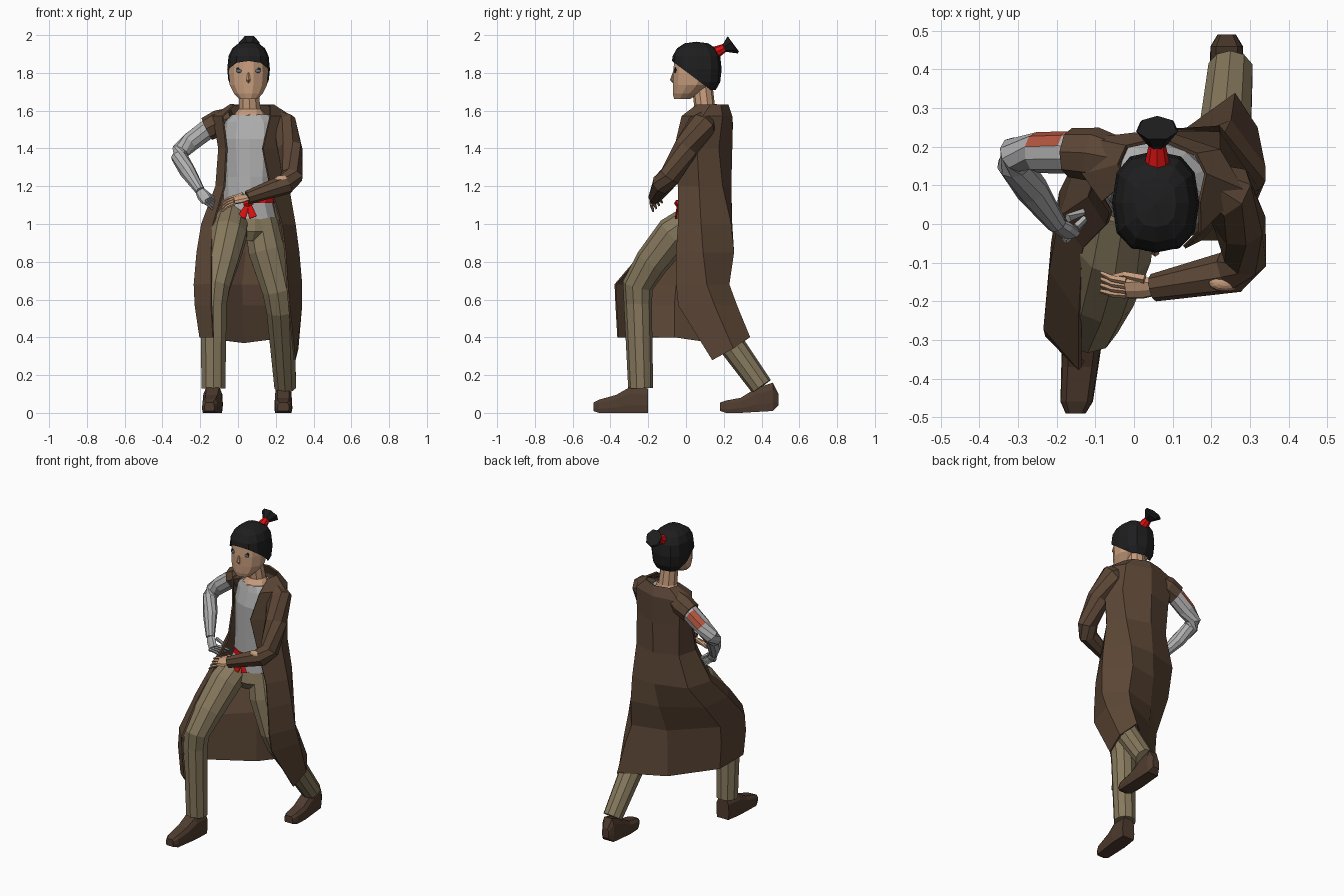
import bpy, bmesh, math
from mathutils import Vector as V

def mat(name, c):
    m = bpy.data.materials.new(name)
    m.diffuse_color = (*c, 1)
    return m

COAT = mat("coat brown", (0.105, 0.061, 0.036))
PANTS = mat("khaki", (0.24, 0.19, 0.11))
SHOE = mat("shoe brown", (0.078, 0.045, 0.028))
SKIN = mat("skin", (0.56, 0.33, 0.2))
GREY = mat("light grey", (0.43, 0.43, 0.43))
RED = mat("red", (0.7, 0.006, 0.006))
HAIR = mat("black hair", (0.013, 0.013, 0.014))
PATCH = mat("faded red", (0.45, 0.09, 0.05))
EYE = mat("eye blue grey", (0.12, 0.17, 0.22))

def finish(name, bm, *mats, normals=True):
    if normals:
        bmesh.ops.recalc_face_normals(bm, faces=bm.faces)
    me = bpy.data.meshes.new(name)
    bm.to_mesh(me)
    bm.free()
    for m in mats:
        me.materials.append(m)
    ob = bpy.data.objects.new(name, me)
    bpy.context.collection.objects.link(ob)
    return ob

def loft(rings, closed=True, caps=True):
    bm = bmesh.new()
    rows = [[bm.verts.new(p) for p in r] for r in rings]
    n = len(rows[0])
    for a, b in zip(rows, rows[1:]):
        for i in range(n if closed else n - 1):
            j = (i + 1) % n
            bm.faces.new((a[i], a[j], b[j], b[i]))
    if caps:
        bm.faces.new(rows[0])
        bm.faces.new(rows[-1])
    return bm

def tube_bm(pts, n=8, ref=(0, 0, 1), flat=1.0):
    P = [V(p[:3]) for p in pts]
    rings = []
    for i, p in enumerate(P):
        t = V((0, 0, 0))
        if i > 0:
            t += (p - P[i - 1]).normalized()
        if i < len(P) - 1:
            t += (P[i + 1] - p).normalized()
        t.normalize()
        a = t.cross(V(ref)).normalized()
        b = a.cross(t)
        r = pts[i][3]
        rings.append([p + a * r * math.cos(k * math.tau / n) + b * r * flat * math.sin(k * math.tau / n)
                      for k in range(n)])
    return loft(rings)

def tube(name, pts, m, n=8, ref=(0, 0, 1), flat=1.0):
    return finish(name, tube_bm(pts, n, ref, flat), m)

def stack(name, levels, m, n=12, caps=True):
    """Elliptic rings: z, cx, cy, rx, ry, twist."""
    rings = []
    for z, cx, cy, rx, ry, tw in levels:
        ring = []
        for k in range(n):
            a = (k + 0.5) * math.tau / n
            x, y = rx * math.cos(a), ry * math.sin(a)
            ring.append(V((cx + x * math.cos(tw) - y * math.sin(tw),
                           cy + x * math.sin(tw) + y * math.cos(tw), z)))
        rings.append(ring)
    return finish(name, loft(rings, caps=caps), m)

def ball(name, loc, scale, m, cut=None, power=1.0):
    """Sphere, made boxier when power is below one."""
    bm = bmesh.new()
    bmesh.ops.create_uvsphere(bm, u_segments=12, v_segments=8, radius=1)
    for v in bm.verts:
        v.co = V(loc) + V([math.copysign(abs(a) ** power, a) * b for a, b in zip(v.co, scale)])
    for co, no in cut or []:
        g = bm.verts[:] + bm.edges[:] + bm.faces[:]
        bmesh.ops.bisect_plane(bm, geom=g, plane_co=co, plane_no=no, clear_inner=True)
    return finish(name, bm, m, normals=False)

# Long open coat: outline from left front edge, round the back, to right front edge
coat_rows = [
    (1.63, -.02, .11, -.04, .155, -.02, .20, .07, .22, .16, .18, .185, .13, .17, .06),
    (1.57, -.08, .06, -.13, .13, -.11, .22, .07, .24, .22, .19, .28, .09, .17, -.02),
    (1.40, -.06, .03, -.10, .10, -.09, .20, .07, .24, .23, .17, .27, .06, .13, -.06),
    (1.20, -.07, .00, -.115, .07, -.08, .19, .07, .235, .22, .19, .265, .07, .17, -.04),
    (1.00, -.13, -.06, -.19, .02, -.14, .18, .06, .24, .22, .235, .30, .08, .23, -.04),
    (0.85, -.14, -.23, -.215, -.12, -.19, .08, .04, .22, .22, .25, .32, .09, .25, -.05),
    (0.68, -.14, -.375, -.23, -.27, -.21, -.05, .02, .17, .23, .225, .335, .11, .26, -.05),
    (0.57, -.14, -.37, -.225, -.29, -.21, -.06, .02, .16, .25, .265, .335, .15, .27, -.04),
    (0.40, -.13, -.36, -.20, -.30, -.20, -.06, .03, .15, .26, .335, .315, .25, .30, .14),
]
hem = (0, 0, 0, -.03, 0, -.06, -.12)
rings = []
for r in coat_rows:
    rings.append([V((r[1 + 2 * i], r[2 + 2 * i], r[0] + (hem[i] if r[0] == 0.4 else 0))) for i in range(7)])
coat = finish("coat", loft(rings, closed=False, caps=False), COAT)
s = coat.modifiers.new("thickness", 'SOLIDIFY')
s.thickness, s.offset = 0.01, 0

# Sleeves: torn stub and full sleeve
tube("torn_sleeve", [(-.03, .165, 1.565, .055), (-.10, .18, 1.535, .07), (-.165, .185, 1.503, .064)], COAT)
tube("full_sleeve", [(.18, .11, 1.56, .05), (.24, .085, 1.525, .075), (.275, 0, 1.40, .068),
                     (.287, -.085, 1.255, .06), (.25, -.125, 1.21, .057), (.05, -.165, 1.14, .036)], COAT)
ball("sleeve_hole", (.235, -.152, 1.238), (.042, .022, .02), SKIN)

# Shirt, neck and sash
stack("shirt", [(1.01, .05, .08, .16, .105, 0), (1.12, .055, .085, .135, .10, -.15),
                (1.25, .06, .09, .135, .105, -.3), (1.45, .065, .10, .155, .115, -.36),
                (1.54, .065, .11, .145, .10, -.36), (1.58, .068, .10, .10, .08, -.36)], GREY)
stack("sash", [(1.11, .06, .083, .137, .108, -.12), (1.142, .06, .085, .135, .108, -.15)], RED)
tube("sash_knot", [(.03, -.04, 1.105, .012), (.055, -.043, 1.11, .02), (.08, -.04, 1.115, .012)], RED, 6)
for i, x in enumerate((.02, .08)):
    tube(f"sash_tail_{i}", [(.055, -.043, 1.11, .012), (x, -.052, 1.035, .022)], RED, 6, (0, 1, 0), .3)
stack("neck", [(1.575, .065, .09, .09, .075, -.3), (1.61, .062, .10, .06, .055, 0),
               (1.74, .055, .085, .052, .055, 0)], SKIN, 10)

# Head, face, hair
stack("head", [(1.663, .055, -.02, .052, .045, 0), (1.69, .055, .0, .078, .072, 0),
               (1.735, .055, .03, .102, .103, 0), (1.80, .055, .045, .108, .118, 0),
               (1.87, .055, .05, .102, .115, 0), (1.93, .055, .05, .06, .07, 0)], SKIN)
tube("nose", [(.055, -.066, 1.80, .005), (.055, -.074, 1.765, .011), (.055, -.063, 1.75, .008)], SKIN, 5, (1, 0, 0))
for side in (-1, 1):
    ball(f"eye_{side}", (.055 + side * .05, -.059, 1.81), (.015, .006, .01), EYE)
    ball(f"eye_lash_{side}", (.055 + side * .056, -.057, 1.815), (.008, .006, .014), HAIR)
ball("hair", (.056, .055, 1.82), (.113, .134, .145), HAIR,
     [((0, -.07, 1.86), (0, .6, .8)), ((0, 0, 1.71), (0, 0, 1))], power=.78)
tube("hair_band", [(.06, .15, 1.905, .034), (.06, .205, 1.933, .022)], RED, 8, (1, 0, 0))
tube("ponytail", [(.06, .20, 1.93, .02), (.06, .246, 1.951, .056), (.06, .25, 1.954, .05)], HAIR, 7, (1, 0, 0))

# Grey arm with a faded red patch on the upper back faces
bm = tube_bm([(-.08, .18, 1.545, .053), (-.17, .185, 1.495, .055), (-.25, .185, 1.435, .053),
              (-.305, .18, 1.385, .048), (-.31, .155, 1.355, .045), (-.265, .09, 1.275, .043),
              (-.20, .0, 1.175, .026)], 10)
bmesh.ops.recalc_face_normals(bm, faces=bm.faces)
bm.normal_update()
for f in bm.faces:
    c = f.calc_center_median()
    if -.25 < c.x < -.17 and c.z > 1.4 and f.normal.y > .1 and f.normal.z > .1:
        f.material_index = 1
finish("grey_arm", bm, GREY, PATCH)

# Hands: flat palm, four fingers and a thumb
def hand(name, m, wrist, knuckle, tip, spread, up, flat=.5):
    w, k, t, s = V(wrist), V(knuckle), V(tip), V(spread)
    tube(name + "_palm", [(*w, .024), (*w.lerp(k, .5), .034), (*k, .032)], m, 8, up, flat)
    for i in range(4):
        o = s * (i - 1.5)
        mid = k.lerp(t, .55) + o * 1.1 + V(up) * .008
        tube(f"{name}_finger_{i}", [(*(k + o), .010), (*mid, .009), (*(t + o * 1.3), .006)], m, 5, up)
    b = w.lerp(k, .4) - s * 1.8
    tube(name + "_thumb", [(*b, .012), (*(b.lerp(t, .45) - s * 1.2), .010), (*(b.lerp(t, .75) - s), .006)], m, 5, up)

hand("skin_hand", SKIN, (.06, -.163, 1.142), (-.02, -.165, 1.125), (-.085, -.15, 1.09),
     (0, -.012, -.012), (0, -.5, .85))
hand("grey_hand", GREY, (-.205, .005, 1.18), (-.165, -.025, 1.125), (-.115, .02, 1.09),
     (-.010, -.012, -.006), (-.5, -.4, .75))

# Trousers
stack("trouser_hips", [(.91, .055, .06, .07, .07, 0), (.96, .05, .07, .15, .11, 0),
                       (1.03, .05, .08, .15, .105, 0)], PANTS)
tube("front_leg", [(-.03, .05, 1.025, .09), (-.05, -.065, .945, .10), (-.085, -.18, .80, .09),
                   (-.12, -.255, .675, .082), (-.13, -.255, .58, .074), (-.13, -.24, .13, .066)],
     PANTS, 10, (1, 0, 0))
tube("back_leg", [(.12, .08, 1.02, .09), (.15, .07, .86, .10), (.21, .07, .65, .085),
                  (.225, .105, .55, .078), (.25, .40, .14, .06)], PANTS, 10, (1, 0, 0))

# Shoes: sections of y, half width, bottom, top
def shoe(name, cx, lean, y0, secs):
    rings = []
    for y, w, b, t in secs:
        x = cx + lean * y
        rings.append([V((x + dx * w, y0 + y, b + (t - b) * h)) for dx, h in
                      ((-.9, 0), (.9, 0), (1, .3), (.95, .75), (.65, 1), (-.65, 1), (-.95, .75), (-1, .3))])
    finish(name, loft(rings), SHOE)

shoe("front_shoe", -.125, .09, -.20, [(0, .045, 0, .13), (-.1, .052, 0, .135), (-.17, .048, 0, .095),
                                    (-.26, .042, 0, .07), (-.29, .026, .01, .055)])
shoe("back_shoe", .24, -.0, .19, [(.30, .024, .04, .10), (.27, .042, .01, .16), (.18, .046, .005, .13),
                                 (.10, .048, 0, .08), (.02, .044, 0, .065), (-.01, .03, .01, .055)])
